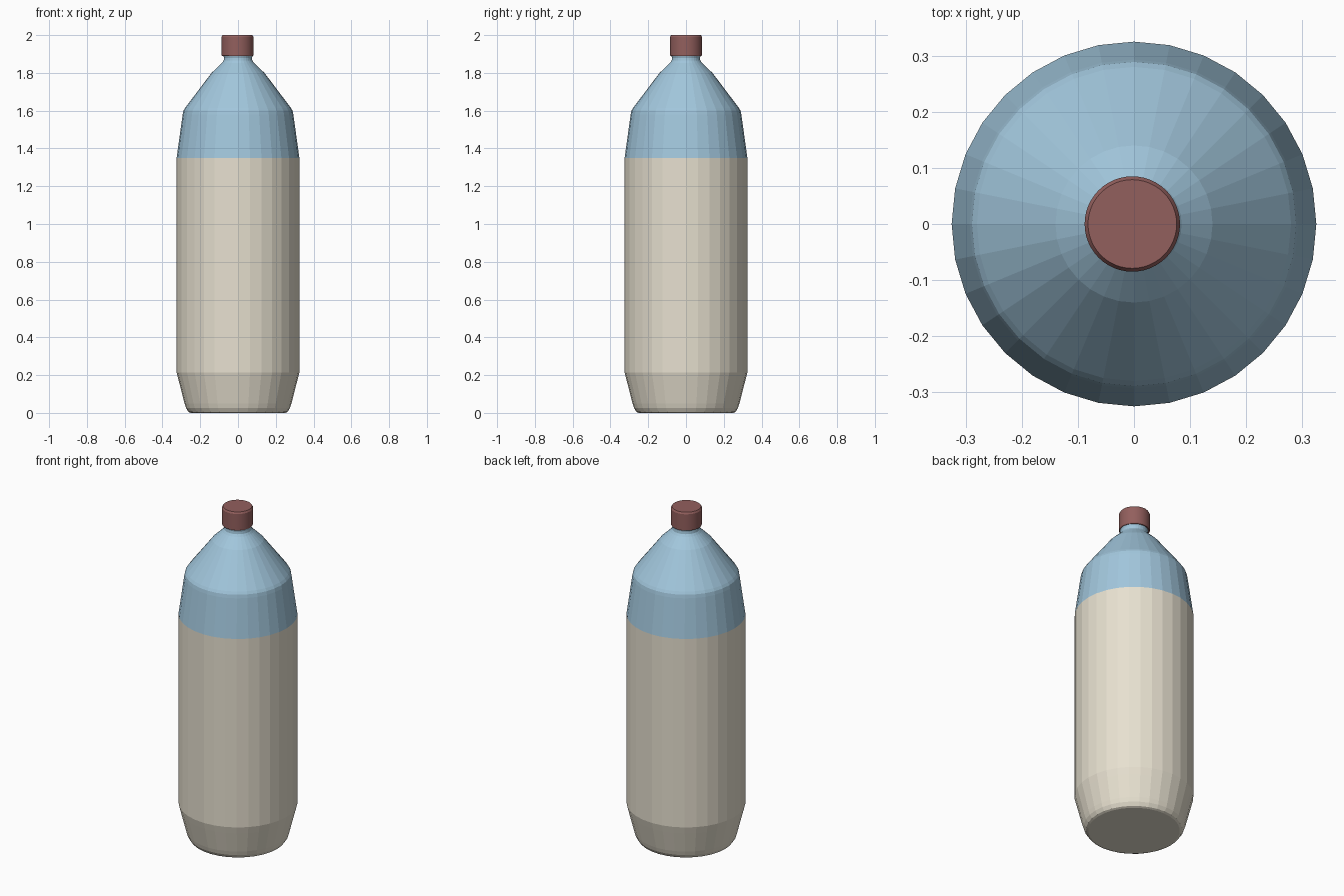
import bpy, bmesh
from math import cos, sin, pi

if "Cube" in bpy.data.objects:
    bpy.data.objects.remove(bpy.data.objects["Cube"])


def material(name, rgb):
    m = bpy.data.materials.new(name)
    m.diffuse_color = (*rgb, 1)
    m.use_nodes = True
    m.node_tree.nodes["Principled BSDF"].inputs["Base Color"].default_value = m.diffuse_color
    return m


def lathe(name, profile, sides, mats, split_z=None, x=0.0):
    """Spin an (r, z) profile into a closed solid; faces above split_z get the second material."""
    bm = bmesh.new()
    rings = [[bm.verts.new((x + r * cos(2 * pi * i / sides), r * sin(2 * pi * i / sides), z))
              for i in range(sides)] for r, z in profile]
    for a, b in zip(rings, rings[1:]):
        for i in range(sides):
            j = (i + 1) % sides
            bm.faces.new((a[i], a[j], b[j], b[i]))
    bm.faces.new(rings[0][::-1])
    bm.faces.new(rings[-1])
    if split_z is not None:
        for f in bm.faces:
            f.material_index = int(f.calc_center_median().z > split_z)
    me = bpy.data.meshes.new(name)
    bm.to_mesh(me)
    bm.free()
    for m in mats:
        me.materials.append(m)
    ob = bpy.data.objects.new(name, me)
    bpy.context.collection.objects.link(ob)
    return ob


cream = material("cream", (0.80, 0.75, 0.63))
blue = material("blue", (0.36, 0.57, 0.72))
red = material("dull_red", (0.29, 0.115, 0.11))

# Bottle body: tapered foot, straight wall, sloping shoulder and narrow neck
lathe("bottle_body", [
    (0.25, 0.0), (0.262, 0.005), (0.275, 0.025), (0.283, 0.05),
    (0.315, 0.175), (0.325, 0.215), (0.325, 1.35),
    (0.293, 1.58), (0.289, 1.60), (0.28, 1.615),
    (0.14, 1.80), (0.085, 1.853), (0.076, 1.865), (0.074, 1.88), (0.08, 1.90)],
    32, [cream, blue], split_z=1.35)

# Screw cap with a small bevelled rim
cap = lathe("cap", [(0.082, 1.89), (0.085, 1.895), (0.085, 1.99), (0.079, 2.0)],
            48, [red], x=-0.003)
for p in cap.data.polygons:
    p.use_smooth = len(p.vertices) == 4
cap.data.set_sharp_from_angle(angle=pi / 6)
